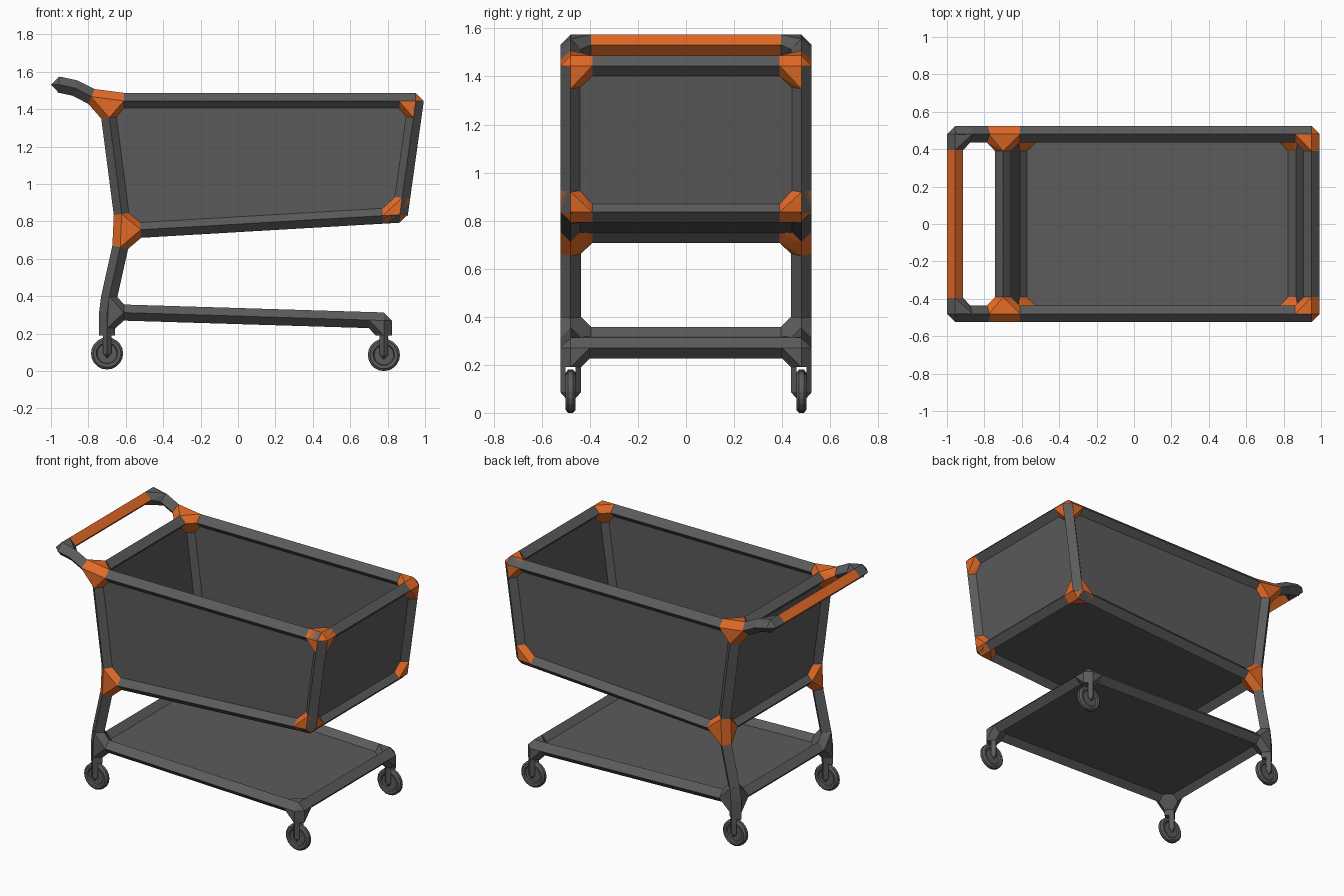
import bpy, bmesh, math
from mathutils import Vector

if "Cube" in bpy.data.objects:
    bpy.data.objects.remove(bpy.data.objects["Cube"], do_unlink=True)

R = 0.043      # half diagonal of the square tubing
HALF = 0.48    # tube centre line, front to back
STUB = 0.09    # reach of a corner joint


def material(name, rgb):
    m = bpy.data.materials.new(name)
    m.use_nodes = True
    m.diffuse_color = (*rgb, 1)
    m.node_tree.nodes["Principled BSDF"].inputs["Base Color"].default_value = (*rgb, 1)
    return m


GREY = material("dark grey", (0.105, 0.105, 0.105))
ORANGE = material("orange", (0.76, 0.145, 0.02))


def finish(name, bm, mat):
    bmesh.ops.recalc_face_normals(bm, faces=bm.faces)
    me = bpy.data.meshes.new(name)
    bm.to_mesh(me)
    bm.free()
    me.materials.append(mat)
    ob = bpy.data.objects.new(name, me)
    bpy.context.collection.objects.link(ob)
    return ob


def diamond(c, d):
    """Four corners of the tube section at c, square to direction d."""
    d = Vector(d).normalized()
    u = Vector((1, 0, 0)) if abs(d.y) > 0.9 else Vector((0, 1, 0))
    v = d.cross(u).normalized()
    c = Vector(c)
    return [c + u * R, c + v * R, c - u * R, c - v * R]


def tube(name, pts, mat=GREY):
    pts = [Vector(p) for p in pts]
    bm = bmesh.new()
    rings = []
    for i, p in enumerate(pts):
        d = Vector()
        if i > 0:
            d += (p - pts[i - 1]).normalized()
        if i < len(pts) - 1:
            d += (pts[i + 1] - p).normalized()
        rings.append([bm.verts.new(q) for q in diamond(p, d)])
    for a, b in zip(rings, rings[1:]):
        for k in range(4):
            bm.faces.new((a[k], a[(k + 1) % 4], b[(k + 1) % 4], b[k]))
    bm.faces.new(rings[0])
    bm.faces.new(rings[-1])
    return finish(name, bm, mat)


def hull(name, pts, mat):
    bm = bmesh.new()
    vs = [bm.verts.new(p) for p in pts]
    res = bmesh.ops.convex_hull(bm, input=vs)
    inner = [g for g in res["geom_interior"] if isinstance(g, bmesh.types.BMVert)]
    bmesh.ops.delete(bm, geom=inner, context="VERTS")
    bmesh.ops.dissolve_limit(bm, angle_limit=0.01, verts=bm.verts, edges=bm.edges)
    return finish(name, bm, mat)


def joint(name, c, targets, mat=ORANGE, reach=STUB):
    """Gusseted corner: hull of the tube stubs that meet at c."""
    c = Vector(c)
    pts = diamond(c, (1, 0, 0)) + [c + Vector((R, 0, 0)), c - Vector((R, 0, 0))]
    for t in targets:
        d = (Vector(t) - c).normalized()
        pts += diamond(c + d * reach, d)
    return hull(name, pts, mat)


def panel(name, corners):
    bm = bmesh.new()
    bm.faces.new([bm.verts.new(p) for p in corners])
    ob = finish(name, bm, GREY)
    mod = ob.modifiers.new("thickness", "SOLIDIFY")
    mod.thickness, mod.offset = 0.008, 0


def wheel(name, c, radius=0.086, n=20):
    half = [(0.0, 0.010), (0.052, 0.010), (0.058, 0.019), (0.074, 0.021), (radius, 0.010)]
    profile = half + [(r, -y) for r, y in reversed(half)]
    bm = bmesh.new()
    vs = [bm.verts.new((r, y, 0)) for r, y in profile]
    es = [bm.edges.new(e) for e in zip(vs, vs[1:])]
    bmesh.ops.spin(bm, geom=vs + es, cent=(0, 0, 0), axis=(0, 1, 0),
                   angle=math.tau, steps=n)
    bmesh.ops.remove_doubles(bm, verts=bm.verts, dist=0.0005)
    finish(name, bm, GREY).location = c


# Corner points of the side outline, as (x, z)
TOP_REAR, TOP_NOSE = (-0.70, 1.444), (0.95, 1.444)
LOW_REAR, LOW_NOSE = (-0.61, 0.75), (0.865, 0.836)
SHELF_REAR, SHELF_NOSE = (-0.695, 0.315), (0.78, 0.27)
ARM_START, ARM_BEND, GRIP = (-0.778, 1.465), (-0.872, 1.513), (-0.957, 1.531)
KNEE = (-0.69, 0.39)
POST_END = 0.19


def at(p, y):
    return (p[0], y, p[1])


for s, side in ((-1, "front"), (1, "back")):
    y = s * HALF
    P = lambda p: at(p, y)
    inward = lambda p: at(p, 0)

    # Basket rails and uprights
    tube(side + "_top_rail", [P(TOP_REAR), P(TOP_NOSE)])
    tube(side + "_bottom_rail", [P(LOW_REAR), P(LOW_NOSE)])
    tube(side + "_nose_upright", [P(TOP_NOSE), P(LOW_NOSE)])
    tube(side + "_rear_upright", [P(TOP_REAR), P(LOW_REAR)])
    panel(side + "_basket_panel", [P(TOP_REAR), P(TOP_NOSE), P(LOW_NOSE), P(LOW_REAR)])

    # Orange basket corners
    joint(side + "_top_nose_corner", P(TOP_NOSE),
          [P(TOP_REAR), P(LOW_NOSE), inward(TOP_NOSE)])
    joint(side + "_top_rear_corner", P(TOP_REAR),
          [P(TOP_NOSE), P(LOW_REAR), inward(TOP_REAR), P(ARM_START)])
    joint(side + "_bottom_nose_corner", P(LOW_NOSE),
          [P(TOP_NOSE), P(LOW_REAR), inward(LOW_NOSE)])
    joint(side + "_bottom_rear_corner", P(LOW_REAR),
          [P(TOP_REAR), P(LOW_NOSE), inward(LOW_REAR), P(KNEE)])

    # Handle arm and its corner
    tube(side + "_handle_arm", [P(TOP_REAR), P(ARM_START), P(ARM_BEND), P(GRIP)])
    joint(side + "_handle_corner", P(GRIP), [P(ARM_BEND), inward(GRIP)], GREY, 0.085)

    # Leg, shelf rail and shelf corners
    rear_post, nose_post = (-0.70, POST_END), (SHELF_NOSE[0], POST_END)
    tube(side + "_leg", [P(LOW_REAR), P(KNEE), P((-0.70, 0.31)), P(rear_post)])
    tube(side + "_shelf_rail", [P(SHELF_REAR), P(SHELF_NOSE)])
    joint(side + "_shelf_rear_corner", P(SHELF_REAR),
          [P(SHELF_NOSE), P(KNEE), inward(SHELF_REAR), P(rear_post)], GREY, 0.085)
    joint(side + "_shelf_nose_corner", P(SHELF_NOSE),
          [P(SHELF_REAR), inward(SHELF_NOSE), P(nose_post)], GREY, 0.08)

    # Wheels held by split forks
    for end, x, z in (("rear", -0.70, 0.094), ("nose", 0.78, 0.086)):
        wheel(f"{side}_{end}_wheel", (x, y, z))
        for t, prong in ((-1, "outer"), (1, "inner")):
            a, b = y + t * 0.021, y + t * R
            pts = [(x + w, a, h) for w in (-0.023, 0.023) for h in (POST_END + 0.01, z)]
            pts += [(x, b, POST_END + 0.01), (x, b, z), (x, a, z - 0.025)]
            hull(f"{side}_{end}_{prong}_fork", pts, GREY)

# Rails running from front to back
for name, p in (("top_nose", TOP_NOSE), ("top_rear", TOP_REAR), ("bottom_nose", LOW_NOSE),
                ("bottom_rear", LOW_REAR), ("shelf_nose", SHELF_NOSE), ("shelf_rear", SHELF_REAR)):
    tube(name + "_cross_rail", [at(p, -HALF), at(p, HALF)])
tube("handle_grip", [at(GRIP, -0.395), at(GRIP, 0.395)], ORANGE)

# Panels running from front to back
for name, p, q in (("nose_basket_panel", TOP_NOSE, LOW_NOSE), ("rear_basket_panel", TOP_REAR, LOW_REAR),
                   ("basket_floor", LOW_REAR, LOW_NOSE), ("shelf_floor", SHELF_REAR, SHELF_NOSE)):
    panel(name, [at(p, -HALF), at(q, -HALF), at(q, HALF), at(p, HALF)])
